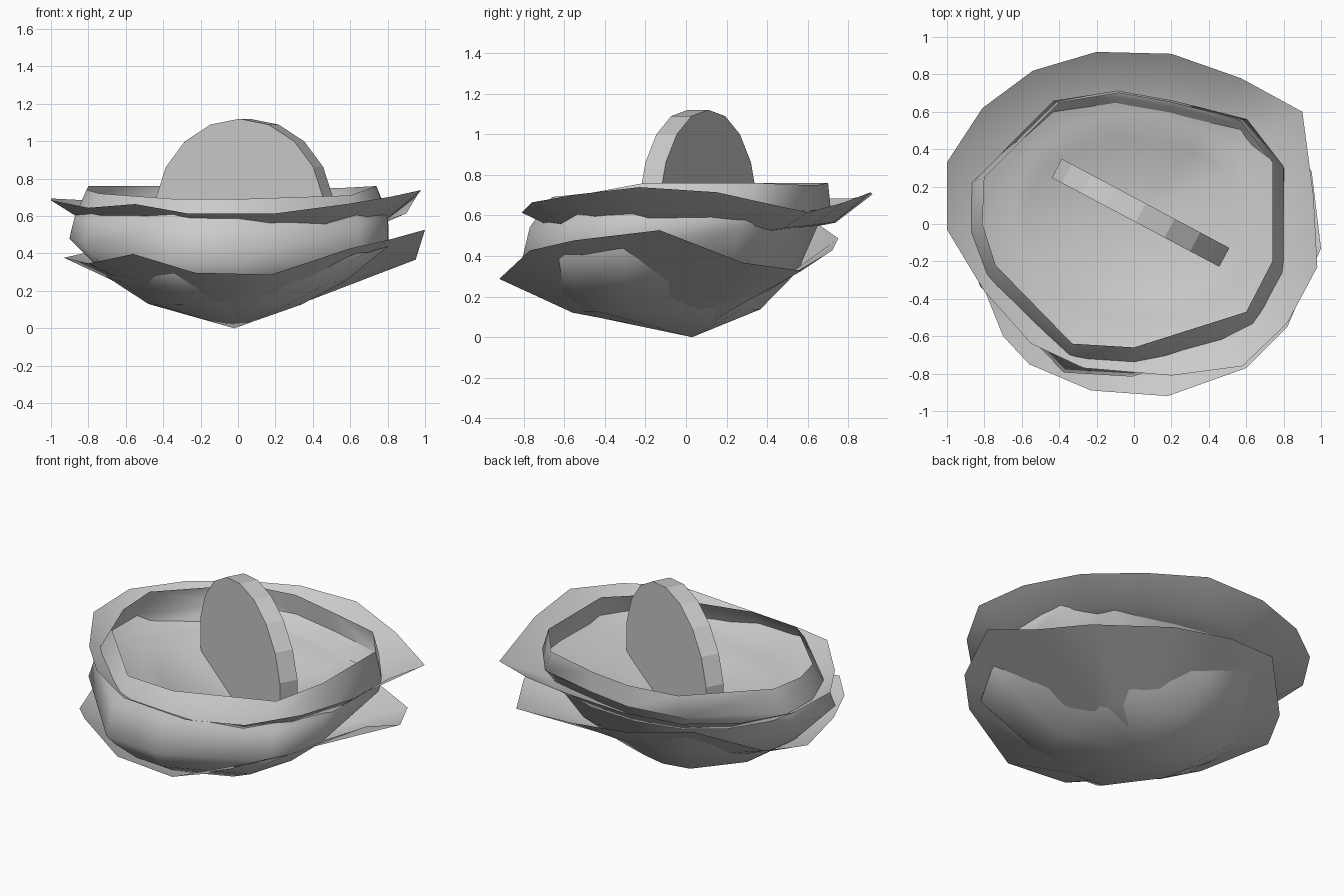
import bpy, bmesh, math

if "Cube" in bpy.data.objects:
    bpy.data.objects.remove(bpy.data.objects["Cube"], do_unlink=True)

# One plain grey for every part
grey = bpy.data.materials.new("plain_grey")
grey.use_nodes = True
colour = (0.6, 0.6, 0.6, 1)
grey.diffuse_color = colour
grey.node_tree.nodes["Principled BSDF"].inputs["Base Color"].default_value = colour


def add_object(name, bm, angle):
    bmesh.ops.recalc_face_normals(bm, faces=bm.faces)
    mesh = bpy.data.meshes.new(name)
    bm.to_mesh(mesh)
    bm.free()
    mesh.materials.append(grey)
    obj = bpy.data.objects.new(name, mesh)
    bpy.context.collection.objects.link(obj)
    bpy.ops.object.select_all(action="DESELECT")
    obj.select_set(True)
    bpy.context.view_layer.objects.active = obj
    bpy.ops.object.shade_smooth_by_angle(angle=math.radians(angle))
    return obj


def shell(name, rim, centre, rings, angle):
    """Open dish: a centre point, then rings that are altered copies of the rim.
    Each ring is (scale x, scale y, shift x, shift y, height,
    share of the rim's waviness, slope towards the back)."""
    bm = bmesh.new()
    mean = sum(p[2] for p in rim) / len(rim)
    loops = []
    for sx, sy, dx, dy, height, wave, slope in rings:
        loops.append([bm.verts.new((x * sx + dx, y * sy + dy,
                                    height + wave * (z - mean) + slope * y))
                      for x, y, z in rim])
    hub = bm.verts.new(centre)
    count = len(rim)
    for i in range(count):
        j = (i + 1) % count
        bm.faces.new((hub, loops[0][j], loops[0][i]))
        for low, high in zip(loops, loops[1:]):
            bm.faces.new((low[i], low[j], high[j], high[i]))
    return add_object(name, bm, angle)


# Lower flared leaf
lower_rim = [(1, -.13, .53), (.95, .28, .37), (.8, .57, .33), (.3, .72, .43),
             (-.1, .75, .49), (-.5, .65, .56), (-.8, .36, .41), (-.93, .1, .38),
             (-.8, -.35, .35), (-.7, -.6, .37), (-.56, -.75, .4), (-.23, -.89, .3),
             (.18, -.92, .29), (.6, -.77, .43), (.82, -.55, .48)]
shell("lower_leaf", lower_rim, (-.02, .03, .01),
      [(.42, .52, -.04, -.08, .15, .25, 0), (1, 1, 0, 0, .405, 1, 0)], 40)

# Upper flared leaf, folding down into the bowl
upper_rim = [(.98, -.23, .735), (.96, .15, .71), (.9, .6, .61), (.57, .78, .66),
             (.2, .91, .71), (-.2, .92, .7), (-.54, .82, .68), (-.81, .62, .68),
             (-1, .33, .69), (-1, -.03, .68), (-.8, -.36, .64), (-.55, -.64, .66),
             (-.27, -.77, .61), (.2, -.81, .61), (.58, -.76, .66), (.82, -.53, .7)]
shell("upper_leaf", upper_rim, (0, .03, .32),
      [(.55, .48, 0, .01, .5, .2, 0), (.64, .64, 0, 0, .53, .2, 0),
       (.8, .8, 0, 0, .555, .3, 0), (1, 1, 0, 0, .675, 1, 0)], 40)

# Round bowl whose lip closes inward
bowl_rim = [(.74, -.2, .76), (.74, .33, .76), (.56, .56, .75), (.2, .65, .75),
            (-.08, .7, .76), (-.4, .65, .76), (-.8, .25, .76), (-.81, 0, .74),
            (-.74, -.22, .72), (-.33, -.64, .69), (0, -.66, .69), (.6, -.47, .71)]
shell("bowl", bowl_rim, (-.02, .03, 0),
      [(.53, .68, -.05, -.11, .13, 0, .01), (.82, .93, -.03, -.1, .27, 0, .08),
       (1.1, 1.1, -.01, -.09, .48, 0, .2), (1.08, 1.09, 0, -.05, .59, .3, .05),
       (1, 1, 0, 0, .738, 1, 0)], 60)

# Upright coin standing in the bowl
radius, thickness, sides = .515, .114, 18
bm = bmesh.new()
bmesh.ops.create_cone(bm, cap_ends=True, segments=sides, radius1=radius,
                      radius2=radius, depth=thickness)
coin = add_object("standing_disc", bm, 15)
top = max(v.co.y for v in coin.data.vertices)
coin.rotation_euler = (math.radians(90), 0, math.radians(-28))
coin.location = (.035, .06, 1.12 - top)
